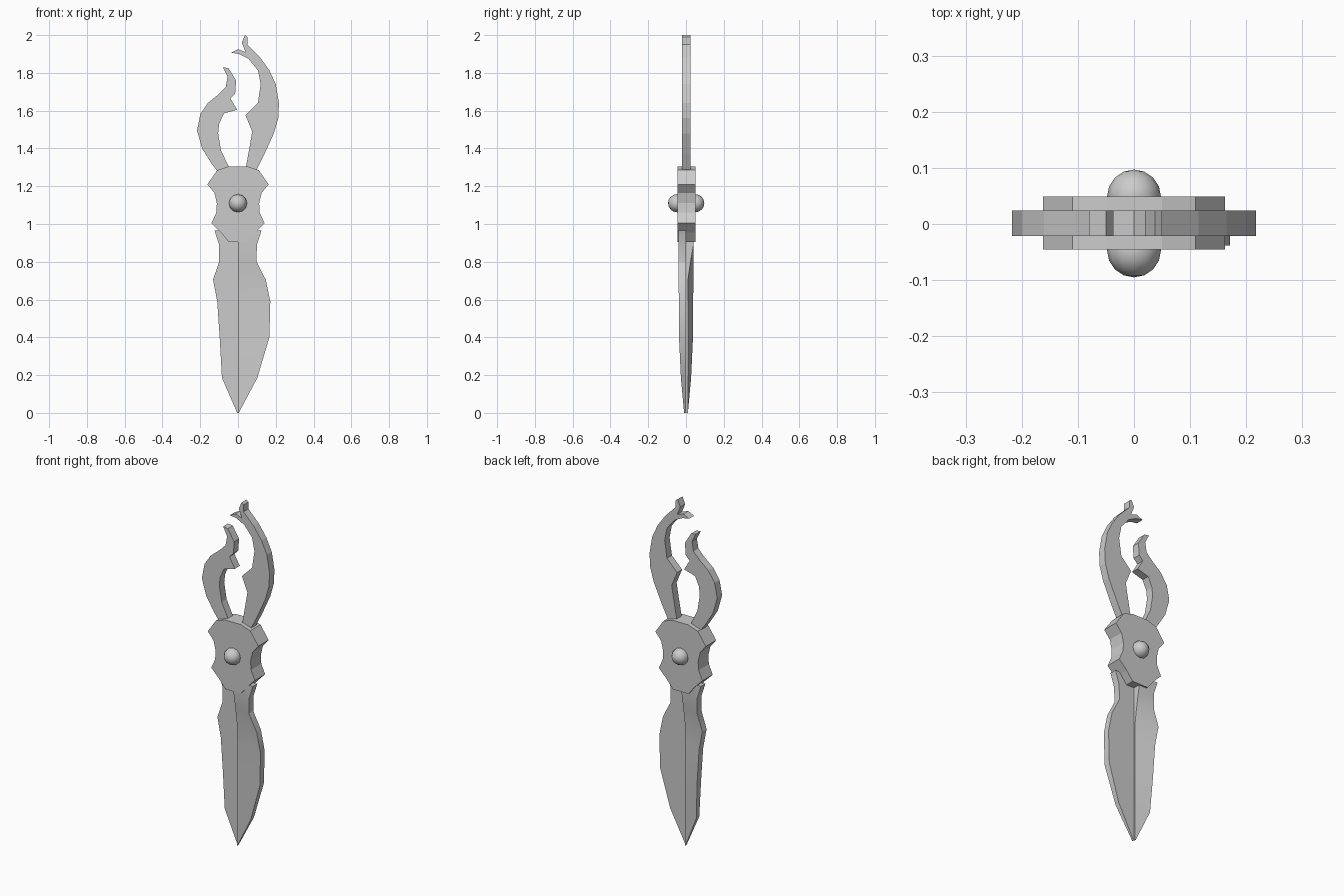
import bpy, bmesh, math


def finish(name, bm):
    bmesh.ops.recalc_face_normals(bm, faces=bm.faces[:])
    me = bpy.data.meshes.new(name)
    bm.to_mesh(me)
    bm.free()
    ob = bpy.data.objects.new(name, me)
    bpy.context.collection.objects.link(ob)
    return ob


def extrude_profile(name, pts, y0, y1):
    """Flat x-z outline given thickness along y."""
    bm = bmesh.new()
    front = [bm.verts.new((x, y0, z)) for x, z in pts]
    back = [bm.verts.new((x, y1, z)) for x, z in pts]
    n = len(pts)
    for i in range(n):
        j = (i + 1) % n
        bm.faces.new((front[i], front[j], back[j], back[i]))
    bm.faces.new(front)
    bm.faces.new(back[::-1])
    return finish(name, bm)


def half_blade(name, side, rows):
    """One scissor blade: thick outer edge, thin cutting edge at x = 0.
    rows: (z, outer x, outer thickness, inner thickness); side is the y direction."""
    bm = bmesh.new()
    rings = []
    for z, x, t, e in rows:
        ring = [(x, 0), (x, side * t), (0, side * e), (0, 0)]
        rings.append([bm.verts.new((px, py, z)) for px, py in ring])
    for a, b in zip(rings, rings[1:]):
        for i in range(4):
            j = (i + 1) % 4
            bm.faces.new((a[i], a[j], b[j], b[i]))
    bm.faces.new(rings[0])
    bm.faces.new(rings[-1])
    ob = finish(name, bm)
    bpy.ops.object.select_all(action='DESELECT')
    ob.select_set(True)
    bpy.context.view_layer.objects.active = ob
    bpy.ops.object.shade_smooth_by_angle(angle=math.radians(20))


# Pivot plate: half outline mirrored in x
half = [(0.05, 1.305), (0.11, 1.285), (0.162, 1.21), (0.125, 1.165), (0.112, 1.11),
        (0.115, 1.06), (0.14, 1.005), (0.09, 0.955), (0.05, 0.905)]
extrude_profile("pivot_plate", half + [(-x, z) for x, z in reversed(half)], -0.045, 0.049)

# Long claw on the right
extrude_profile("long_claw", [
    (0.02, 1.22), (0.042, 1.30), (0.065, 1.43), (0.075, 1.49), (0.04, 1.575), (0.105, 1.64),
    (0.12, 1.74), (0.105, 1.815), (0.055, 1.875), (0.005, 1.90), (-0.037, 1.907),
    (0.0, 1.925), (0.04, 1.91), (0.02, 1.96), (0.037, 2.0), (0.05, 1.99), (0.05, 1.95),
    (0.115, 1.885), (0.165, 1.815), (0.20, 1.74), (0.217, 1.64), (0.213, 1.56),
    (0.19, 1.48), (0.14, 1.37), (0.095, 1.28), (0.08, 1.22)], -0.021, 0.024)

# Short claw on the left
extrude_profile("short_claw", [
    (-0.03, 1.22), (-0.05, 1.305), (-0.09, 1.39), (-0.105, 1.48), (-0.10, 1.53),
    (-0.075, 1.585), (-0.005, 1.605), (-0.04, 1.665), (-0.015, 1.69), (-0.01, 1.76),
    (-0.05, 1.825), (-0.08, 1.83), (-0.055, 1.78), (-0.065, 1.725), (-0.105, 1.685),
    (-0.16, 1.64), (-0.20, 1.58), (-0.217, 1.495), (-0.19, 1.40), (-0.14, 1.32),
    (-0.11, 1.28), (-0.09, 1.22)], -0.021, 0.024)

# Two scissor blades side by side, right one in front, left one behind
half_blade("right_blade", -1, [
    (0.965, 0.124, 0.04, 0.04), (0.89, 0.10, 0.04, 0.04), (0.80, 0.098, 0.04, 0.024),
    (0.705, 0.147, 0.039, 0.01), (0.59, 0.171, 0.038, 0.01), (0.40, 0.166, 0.037, 0.01),
    (0.185, 0.102, 0.027, 0.01), (0.0, 0.004, 0.01, 0.01)])
half_blade("left_blade", 1, [
    (0.965, -0.124, 0.04, 0.04), (0.89, -0.10, 0.04, 0.04), (0.80, -0.10, 0.04, 0.024),
    (0.705, -0.132, 0.039, 0.01), (0.59, -0.11, 0.038, 0.01), (0.40, -0.097, 0.037, 0.01),
    (0.185, -0.085, 0.027, 0.01), (0.0, -0.004, 0.01, 0.01)])

# Domed rivet heads on both sides of the plate
for name, y in (("front_rivet", -0.047), ("back_rivet", 0.049)):
    bpy.ops.mesh.primitive_uv_sphere_add(segments=12, ring_count=8, radius=0.048,
                                         location=(0, y, 1.11), rotation=(math.pi / 2, 0, 0))
    bpy.context.object.name = name
    bpy.ops.object.shade_smooth()
